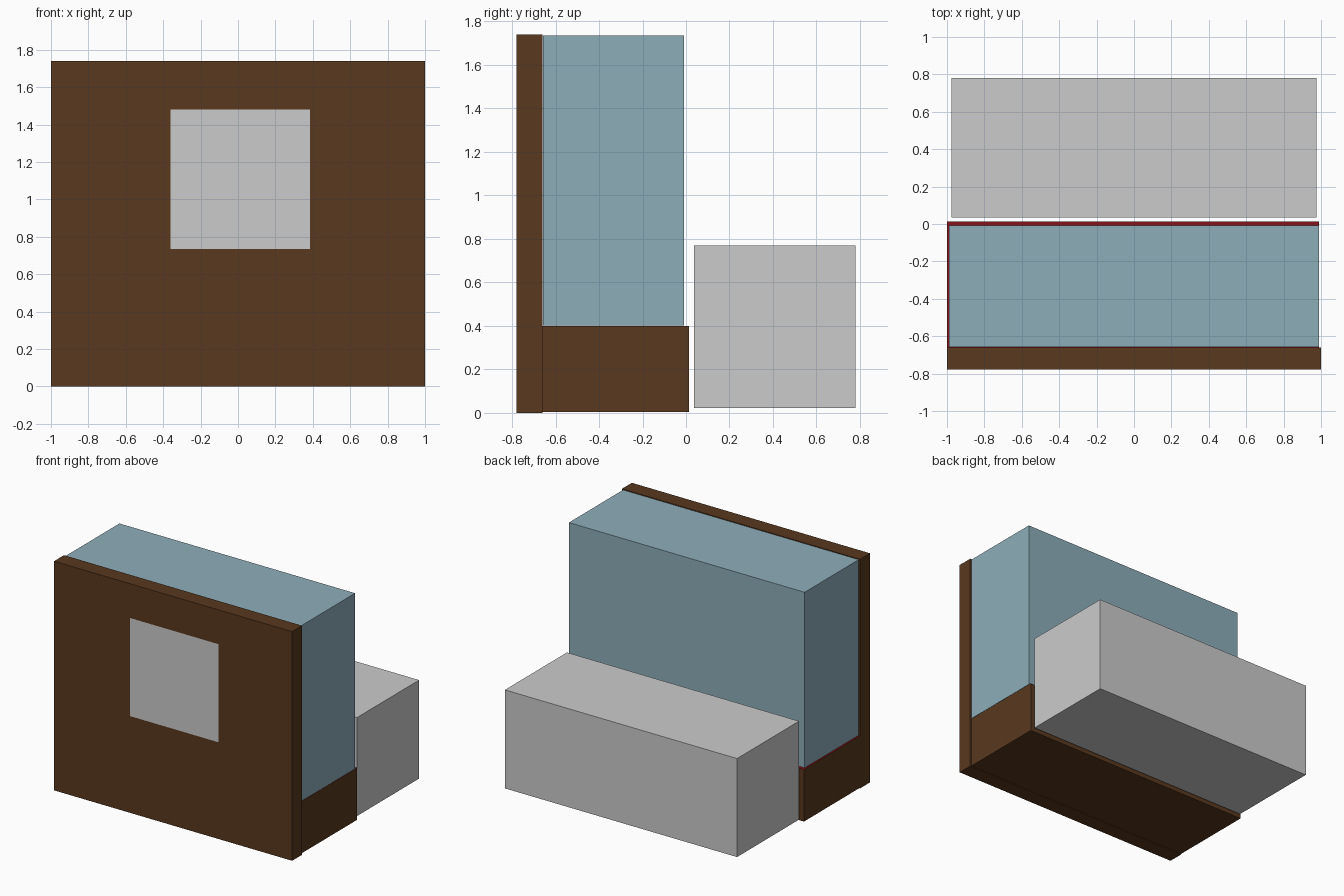
import bpy, bmesh

if "Cube" in bpy.data.objects:
    bpy.data.objects.remove(bpy.data.objects["Cube"])


def material(name, rgb):
    m = bpy.data.materials.new(name)
    m.diffuse_color = (*rgb, 1)
    m.use_nodes = True
    m.node_tree.nodes["Principled BSDF"].inputs["Base Color"].default_value = m.diffuse_color
    return m


brown = material("brown", (0.10, 0.04, 0.013))
blue = material("blue", (0.27, 0.42, 0.49))
red = material("red", (0.25, 0.006, 0.01))


def box(name, x, y, z, *mats):
    """Axis-aligned box from (min, max) ranges; a second material colours the top."""
    bm = bmesh.new()
    bmesh.ops.create_cube(bm, size=1)
    for v in bm.verts:
        v.co = [r[0] if c < 0 else r[1] for c, r in zip(v.co, (x, y, z))]
    bm.normal_update()
    if len(mats) > 1:
        for f in bm.faces:
            f.material_index = int(f.normal.z > 0.5)
    me = bpy.data.meshes.new(name)
    bm.to_mesh(me)
    bm.free()
    for m in mats:
        me.materials.append(m)
    ob = bpy.data.objects.new(name, me)
    bpy.context.collection.objects.link(ob)
    return ob


# Upright front board
box("front_panel", (-1, 1), (-0.779, -0.66), (0, 1.74), brown)

# Low base with a red top, just narrower than the board
box("base", (-1, 0.99), (-0.66, 0.013), (0.005, 0.40), brown, red)

# Tall blue block standing on the base
box("upper_block", (-0.99, 0.99), (-0.658, -0.009), (0.402, 1.735), blue)

# Separate grey block behind
box("rear_block", (-0.975, 0.975), (0.036, 0.78), (0.022, 0.77))

# Flat square sign on the front board
bm = bmesh.new()
corners = [(-0.362, 0.735), (0.384, 0.735), (0.384, 1.48), (-0.362, 1.48)]
bm.faces.new([bm.verts.new((x, -0.78, z)) for x, z in corners])
me = bpy.data.meshes.new("front_square")
bm.to_mesh(me)
bm.free()
bpy.context.collection.objects.link(bpy.data.objects.new("front_square", me))
